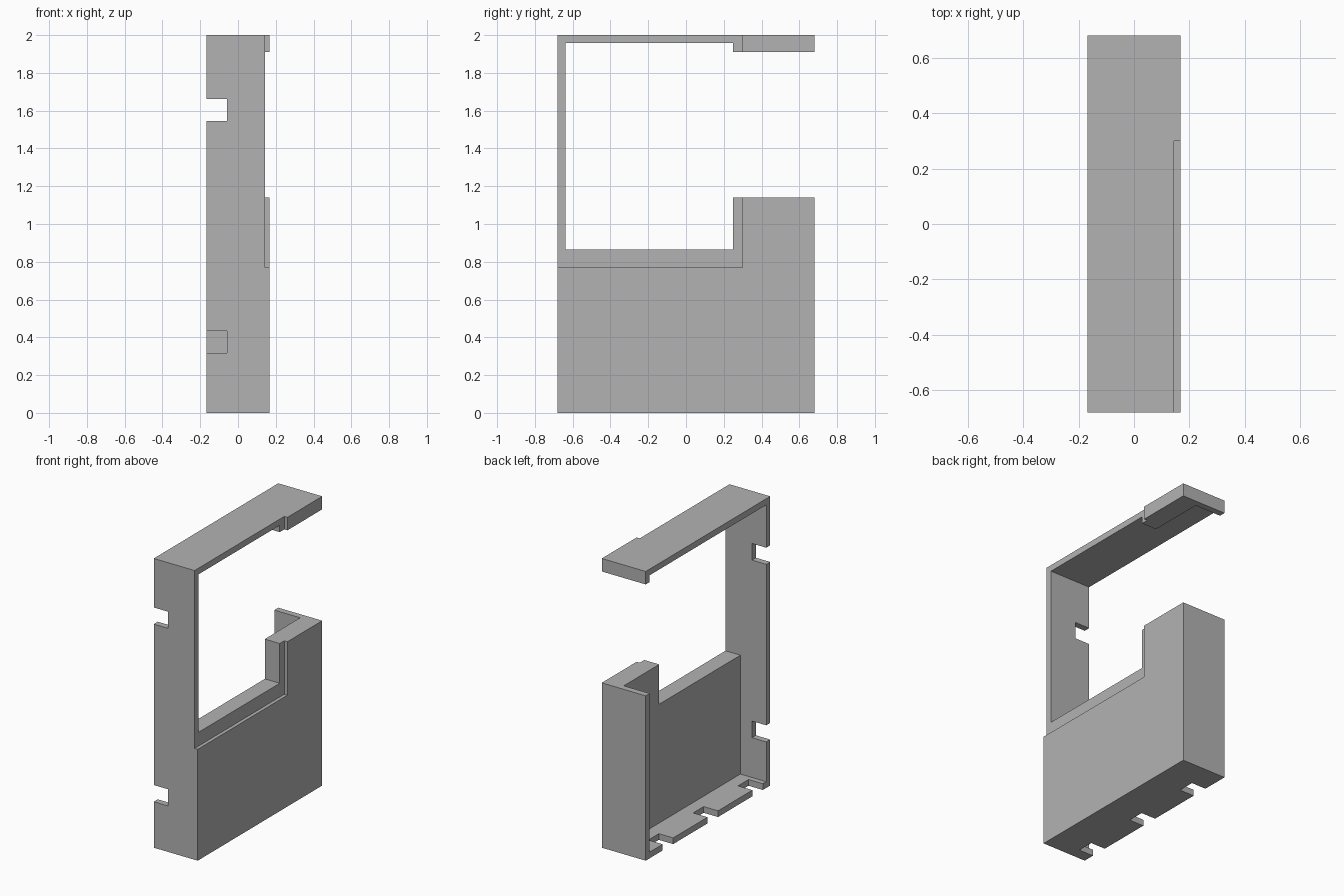
import bpy, bmesh, math
from mathutils import Vector

cube = bpy.data.objects.get("Cube")
if cube:
    bpy.data.objects.remove(cube, do_unlink=True)

# Overall size and shared dimensions
HX, HY, TOP = 0.168, 0.68, 2.0      # half width, half depth, height
WALL = 0.043                        # thin shell thickness
INNER = HY - WALL                   # inner face of the end walls
PANEL = 0.03                        # inner face of the thick side panel
STEP = 0.144                        # face of the shallow side recess
NOTCH_IN = -0.058                   # inner end of the edge notches
NOTCH = 0.115                       # notch width
OUT = 1.0                           # overshoot so cutters clear the body


def box(name, lo, hi):
    """Axis-aligned box between two corners."""
    lo, hi = Vector(lo), Vector(hi)
    bm = bmesh.new()
    bmesh.ops.create_cube(bm, size=1)
    for v in bm.verts:
        v.co = (lo + hi) / 2 + v.co * (hi - lo)
    mesh = bpy.data.meshes.new(name)
    bm.to_mesh(mesh)
    bm.free()
    obj = bpy.data.objects.new(name, mesh)
    bpy.context.collection.objects.link(obj)
    return obj


def cut(body, name, lo, hi):
    """Subtract a box from the body, then discard the cutter."""
    cutter = box(name, lo, hi)
    cutter.hide_render = True
    mod = body.modifiers.new(name, 'BOOLEAN')
    mod.operation, mod.solver, mod.object = 'DIFFERENCE', 'EXACT', cutter
    bpy.context.view_layer.objects.active = body
    bpy.ops.object.modifier_apply(modifier=mod.name)
    bpy.data.objects.remove(cutter, do_unlink=True)


grey = bpy.data.materials.new("plain grey")
grey.use_nodes = True
grey.diffuse_color = (0.45, 0.45, 0.45, 1)
grey.node_tree.nodes["Principled BSDF"].inputs["Base Color"].default_value = (0.45, 0.45, 0.45, 1)

# Solid case
case = box("case_shell", (-HX, -HY, 0), (HX, HY, TOP))
case.data.materials.append(grey)

# Hollow interior, open on one side
cut(case, "interior", (-OUT, -INNER, WALL), (PANEL, INNER, TOP - WALL))
# Large window through the side panel
cut(case, "window", (-OUT, -INNER, 0.865), (OUT, 0.25, TOP - WALL))
# Gap through the back wall and panel
cut(case, "back_gap", (-OUT, 0, 1.14), (OUT, OUT, 1.91))
# Shallow recess around the window
cut(case, "side_recess", (STEP, -OUT, 0.77), (OUT, 0.3, TOP + OUT))

# Notches in the front wall edge
for z in (0.318, 1.546):
    cut(case, "wall_notch", (-OUT, -OUT, z), (NOTCH_IN, -0.6, z + NOTCH))
# Notches in the floor edge
for y in (-0.60, -0.11, 0.38):
    cut(case, "floor_notch", (-OUT, y, -OUT), (NOTCH_IN, y + NOTCH, 0.1))

# Merge leftover coplanar faces
bm = bmesh.new()
bm.from_mesh(case.data)
bmesh.ops.remove_doubles(bm, verts=bm.verts, dist=1e-5)
bmesh.ops.dissolve_limit(bm, angle_limit=math.radians(1), verts=bm.verts, edges=bm.edges)
bm.to_mesh(case.data)
bm.free()
